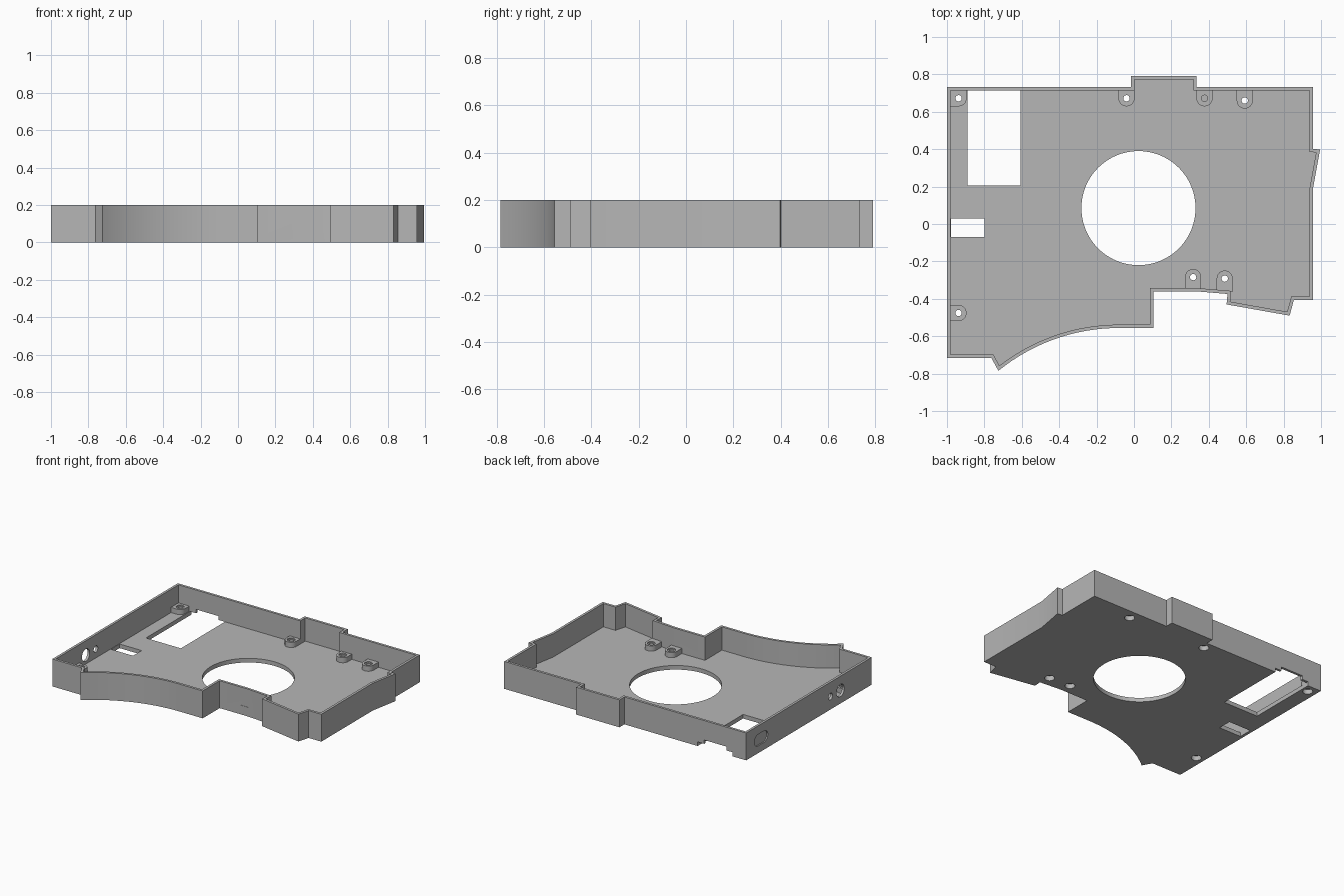
import bpy, bmesh, math
from mathutils import Vector, Matrix

cube = bpy.data.objects.get("Cube")
if cube:
    bpy.data.objects.remove(cube)

HEIGHT, FLOOR, WALL, BOSS_TOP = 0.2, 0.03, 0.018, 0.068

grey = bpy.data.materials.new("plain grey")
grey.use_nodes = True
grey.diffuse_color = (0.47, 0.47, 0.47, 1)
grey.node_tree.nodes["Principled BSDF"].inputs["Base Color"].default_value = grey.diffuse_color


def add_object(name, bm):
    bmesh.ops.recalc_face_normals(bm, faces=bm.faces)
    mesh = bpy.data.meshes.new(name)
    bm.to_mesh(mesh)
    bm.free()
    mesh.materials.append(grey)
    obj = bpy.data.objects.new(name, mesh)
    bpy.context.scene.collection.objects.link(obj)
    return obj


def prism(name, points, z0, z1, turn=None):
    """Extrude a flat outline from z0 to z1, optionally turned afterwards."""
    bm = bmesh.new()
    face = bm.faces.new([bm.verts.new((p[0], p[1], z0)) for p in points])
    out = bmesh.ops.extrude_face_region(bm, geom=[face])
    top = [v for v in out["geom"] if isinstance(v, bmesh.types.BMVert)]
    bmesh.ops.translate(bm, verts=top, vec=(0, 0, z1 - z0))
    if turn:
        bm.transform(turn)
    return add_object(name, bm)


def box(name, x0, x1, y0, y1, z0, z1):
    return prism(name, [(x0, y0), (x1, y0), (x1, y1), (x0, y1)], z0, z1)


def stadium(x, y, r, half=0, n=32):
    """Circle, or a slot with round ends when half is above zero."""
    pts = []
    for end in (1, -1):
        for i in range(n // 2 + 1):
            if half == 0 and i == n // 2:
                continue
            a = math.pi * i / (n // 2) - math.pi / 2 + (0 if end > 0 else math.pi)
            pts.append((x + end * half + r * math.cos(a), y + r * math.sin(a)))
    return pts


def inset(points, d):
    """Offset a counter-clockwise outline inward with mitred corners."""
    result = []
    for i, p in enumerate(points):
        a = (p - points[i - 1]).normalized()
        b = (points[(i + 1) % len(points)] - p).normalized()
        na, nb = Vector((-a.y, a.x)), Vector((-b.y, b.x))
        result.append(p + (na + nb) * (d / (1 + na.dot(nb))))
    return result


def combine(target, tool, operation):
    mod = target.modifiers.new("combine", "BOOLEAN")
    mod.operation, mod.solver, mod.object = operation, "EXACT", tool
    bpy.context.view_layer.objects.active = target
    bpy.ops.object.modifier_apply(modifier=mod.name)
    bpy.data.objects.remove(tool)


# Outline: front-left corner, concave front sweep, then round the right and back
outline = [(-1, -0.717), (-0.762, -0.717)]
R, cx, cy = 1.023, -0.08, -0.556 - 1.023
sweep = math.asin(0.645 / R)
for i in range(25):
    a = sweep * (1 - i / 24)
    outline.append((cx - R * math.sin(a), cy + R * math.cos(a)))
outline += [(0.104, -0.556), (0.104, -0.36), (0.33, -0.36), (0.5, -0.374),
            (0.495, -0.43), (0.832, -0.49), (0.855, -0.405), (0.957, -0.405),
            (0.957, 0.19), (0.995, 0.398), (0.957, 0.402), (0.957, 0.733),
            (0.335, 0.733), (0.335, 0.79), (-0.015, 0.79), (-0.015, 0.733),
            (-1, 0.733)]
outline = [Vector(p) for p in outline]

# Tray: floor and surrounding wall
tray = prism("tray", outline, 0, HEIGHT)
combine(tray, prism("cavity", inset(outline, WALL), FLOOR, HEIGHT + 0.1), "DIFFERENCE")

# Screw bosses: position, directions of the walls they join, open through the floor
bosses = [(-0.938, 0.672, "LB", True), (-0.04, 0.672, "B", True),
          (0.377, 0.672, "B", False), (0.592, 0.66, "B", True),
          (0.316, -0.284, "F", True), (0.485, -0.292, "F", True),
          (-0.938, -0.476, "L", True)]
r = 0.043
for x, y, sides, through in bosses:
    combine(tray, prism("boss", stadium(x, y, r), FLOOR / 2, BOSS_TOP), "UNION")
    x0 = -0.99 if "L" in sides else x - r
    x1 = x if sides == "L" else x + r
    y0 = -0.362 if "F" in sides else y - r if sides == "L" else y
    y1 = 0.724 if "B" in sides else y + r if sides == "L" else y
    combine(tray, box("boss_web", x0, x1, y0, y1, FLOOR / 2, BOSS_TOP), "UNION")
    if sides == "LB":
        combine(tray, box("boss_web", x0, x, y - r, y1, FLOOR / 2, BOSS_TOP), "UNION")
for x, y, sides, through in bosses:
    combine(tray, prism("screw_hole", stadium(x, y, 0.017, n=20),
                        -0.1 if through else FLOOR, 0.1), "DIFFERENCE")
    combine(tray, prism("top_recess", stadium(x, y, 0.027, n=20),
                        BOSS_TOP - 0.008, 0.1), "DIFFERENCE")
    if through:
        combine(tray, prism("head_recess", stadium(x, y, 0.034, n=20), -0.1, 0.035),
                "DIFFERENCE")

# Floor openings and the stepped notch under the back wall
cutters = [prism("round_opening", stadium(0.024, 0.085, 0.305, n=96), -0.1, 0.1),
           box("large_opening", -0.89, -0.607, 0.207, 0.715, -0.1, 0.1),
           box("small_opening", -0.979, -0.8, -0.07, 0.03, -0.1, 0.1),
           box("wide_notch", -0.89, -0.607, 0.65, 0.85, -0.1, FLOOR),
           box("tall_notch", -0.84, -0.66, 0.65, 0.85, -0.1, 0.058)]

# Side wall ports: profile x runs along y, profile y runs along z
side = Matrix(((0, 0, 1, 0), (1, 0, 0, 0), (0, 1, 0, 0), (0, 0, 0, 1)))
for name, y, z, rad, half, x1 in (("slot_recess", 0.56, 0.095, 0.042, 0.035, -0.991),
                                  ("slot", 0.56, 0.095, 0.026, 0.035, -0.96),
                                  ("large_port", -0.355, 0.095, 0.045, 0, -0.96),
                                  ("small_port", -0.24, 0.095, 0.024, 0, -0.96)):
    cutters.append(prism(name, stadium(y, z, rad, half), -1.1, x1, side))
for cutter in cutters:
    combine(tray, cutter, "DIFFERENCE")

bpy.ops.object.select_all(action="DESELECT")
tray.select_set(True)
bpy.context.view_layer.objects.active = tray
bpy.ops.object.shade_smooth_by_angle(angle=math.radians(25))
